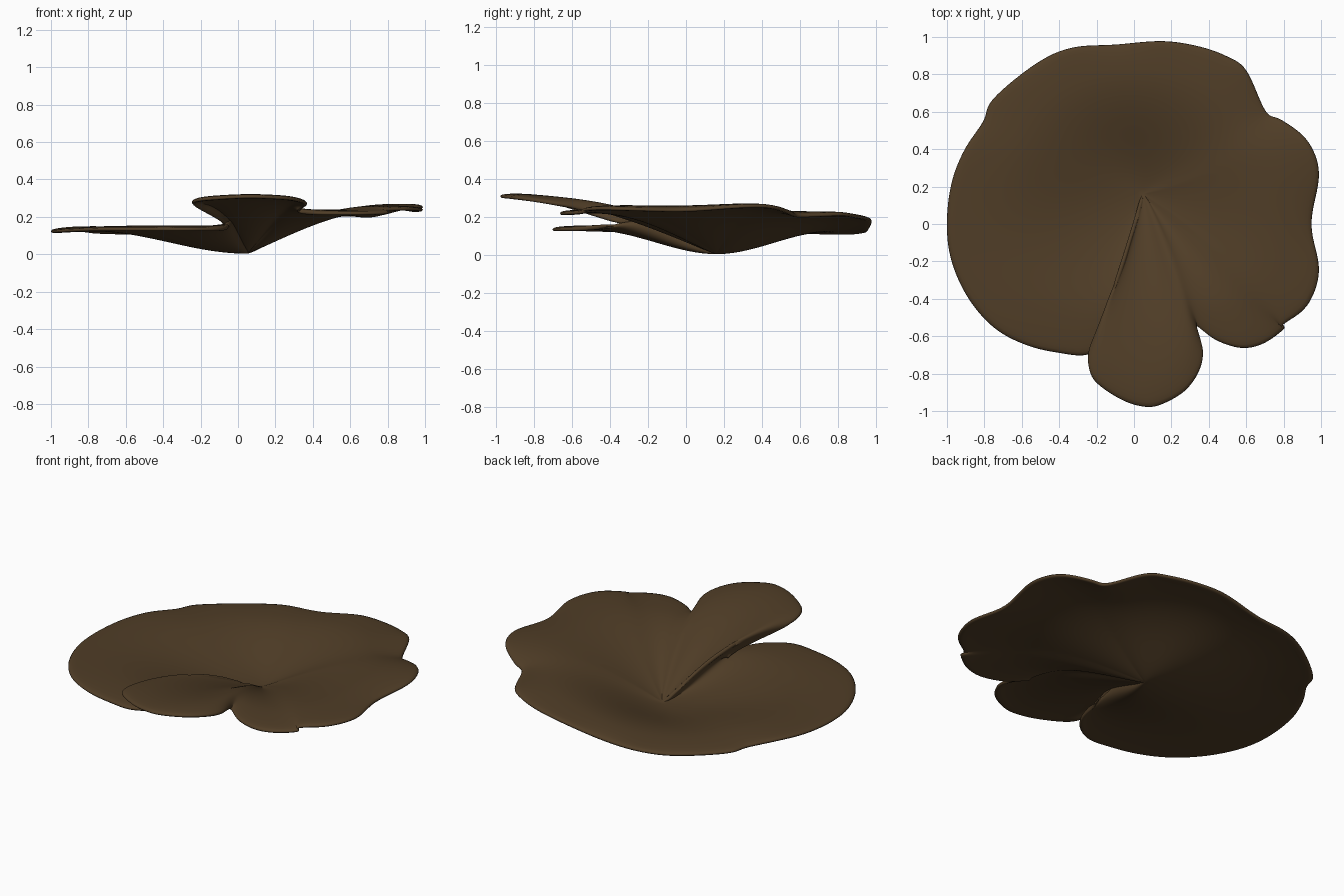
import bpy, bmesh, math
from mathutils import Vector

if "Cube" in bpy.data.objects:
    bpy.data.objects.remove(bpy.data.objects["Cube"])

# Rim outline (x, y, z): from the slit tip, round the leaf, back up the raised tongue
RIM = [
    (-.08, -.30, .165), (-.05, -.45, .15), (-.10, -.60, .14), (-.24, -.70, .14),
    (-.40, -.69, .14), (-.57, -.65, .14), (-.74, -.56, .14), (-.88, -.40, .135),
    (-.97, -.20, .13), (-.995, 0, .13), (-.97, .22, .135), (-.90, .40, .14),
    (-.80, .55, .13), (-.75, .67, .125), (-.52, .86, .12), (-.33, .945, .13),
    (-.10, .96, .14), (.15, .98, .185), (.35, .95, .20), (.50, .895, .21),
    (.60, .82, .22), (.70, .60, .21), (.78, .56, .225), (.92, .45, .26),
    (.985, .27, .26), (.94, 0, .24), (.985, -.25, .245), (.92, -.44, .25),
    (.79, -.54, .245), (.80, -.56, .23), (.69, -.64, .225), (.57, -.665, .225),
    (.43, -.62, .225), (.32, -.54, .235), (.365, -.68, .27), (.345, -.79, .29),
    (.27, -.895, .305), (.15, -.965, .312), (.06, -.98, .315), (-.06, -.945, .31),
    (-.19, -.86, .30), (-.235, -.79, .29), (-.24, -.70, .275), (-.20, -.61, .25),
    (-.125, -.48, .21), (-.08, -.38, .18),
]
CENTRE = Vector((.05, .16, .014))
STEPS, RINGS, FLOW = 4, 22, 5


def spline(points, steps):
    """Closed smooth curve through the points."""
    pts = [Vector(p) for p in points]
    n, out = len(pts), []
    for i in range(n):
        a, b, c, d = (pts[(i + k) % n] for k in (-1, 0, 1, 2))
        if i in (0, n - 1):          # keep the slit tip sharp
            a, d = (b, d) if i == 0 else (a, c)
        for s in range(steps):
            t = s / steps
            out.append(.5 * (2 * b + (c - a) * t + (2 * a - 5 * b + 4 * c - d) * t ** 2
                             + (3 * b - a - 3 * c + d) * t ** 3))
    return out


def relax(values, wrap=0.0):
    """Soften a closed list of values; wrap is the gain over one lap."""
    for _ in range(FLOW):
        ext = [values[-1] - wrap] + values + [values[0] + wrap]
        values = [(ext[i] + 2 * ext[i + 1] + ext[i + 2]) / 4 for i in range(len(values))]
    return values


def height(edge_z, t):
    """Bowl section: rounded bottom, flattening towards the rim."""
    power = min(2.0, max(1.05, 2.0 - (edge_z - .13) * 8.5))
    reach = 1.25 - max(0, edge_z - .25) * 4
    rise = math.sin(math.pi / 2 * min(1, t * reach)) ** power
    return CENTRE.z + (edge_z - CENTRE.z) * rise + .008 * (t ** 3 - 2 * t ** 12)


# Rim in polar form around the bowl bottom
rim = spline(RIM, STEPS)
n = len(rim)
angle, radius, edge = [], [], [p.z for p in rim]
for p in rim:
    d = p - CENTRE
    a = math.atan2(d.y, d.x)
    if angle:
        a += 2 * math.pi * round((angle[-1] - a) / (2 * math.pi))
    angle.append(a)
    radius.append(math.hypot(d.x, d.y))
rim_radius = radius[:]

# Thin wavy cap: rings grow smoother from the rim inwards
bm = bmesh.new()
hub = bm.verts.new(CENTRE)
rings = []
for r in range(RINGS, 0, -1):
    t = r / RINGS
    ring = []
    for i in range(n):
        d = min(t * radius[i], rim_radius[i] * (1 - .3 * (1 - t)))
        ring.append(bm.verts.new((1.008 * (CENTRE.x + d * math.cos(angle[i])),
                                  CENTRE.y + d * math.sin(angle[i]),
                                  height(edge[i], t))))
    rings.insert(0, ring)
    angle, radius, edge = relax(angle, -2 * math.pi), relax(radius), relax(edge)
for i in range(n):
    j = (i + 1) % n
    bm.faces.new((hub, rings[0][j], rings[0][i]))
    for a, b in zip(rings, rings[1:]):
        bm.faces.new((a[i], a[j], b[j], b[i]))
for f in bm.faces:
    f.smooth = True
bmesh.ops.recalc_face_normals(bm, faces=bm.faces)
mesh = bpy.data.meshes.new("wavy_cap")
bm.to_mesh(mesh)
bm.free()
cap = bpy.data.objects.new("wavy_cap", mesh)
bpy.context.collection.objects.link(cap)

# Sheet thickness with a softened rim
solid = cap.modifiers.new("thickness", 'SOLIDIFY')
solid.thickness = .022
solid.offset = 0
soft = cap.modifiers.new("soft_rim", 'SUBSURF')
soft.levels = soft.render_levels = 1

# Dark brown
brown = bpy.data.materials.new("dark_brown")
brown.diffuse_color = (.08, .047, .02, 1)
brown.use_nodes = True
brown.node_tree.nodes["Principled BSDF"].inputs["Base Color"].default_value = brown.diffuse_color
mesh.materials.append(brown)
